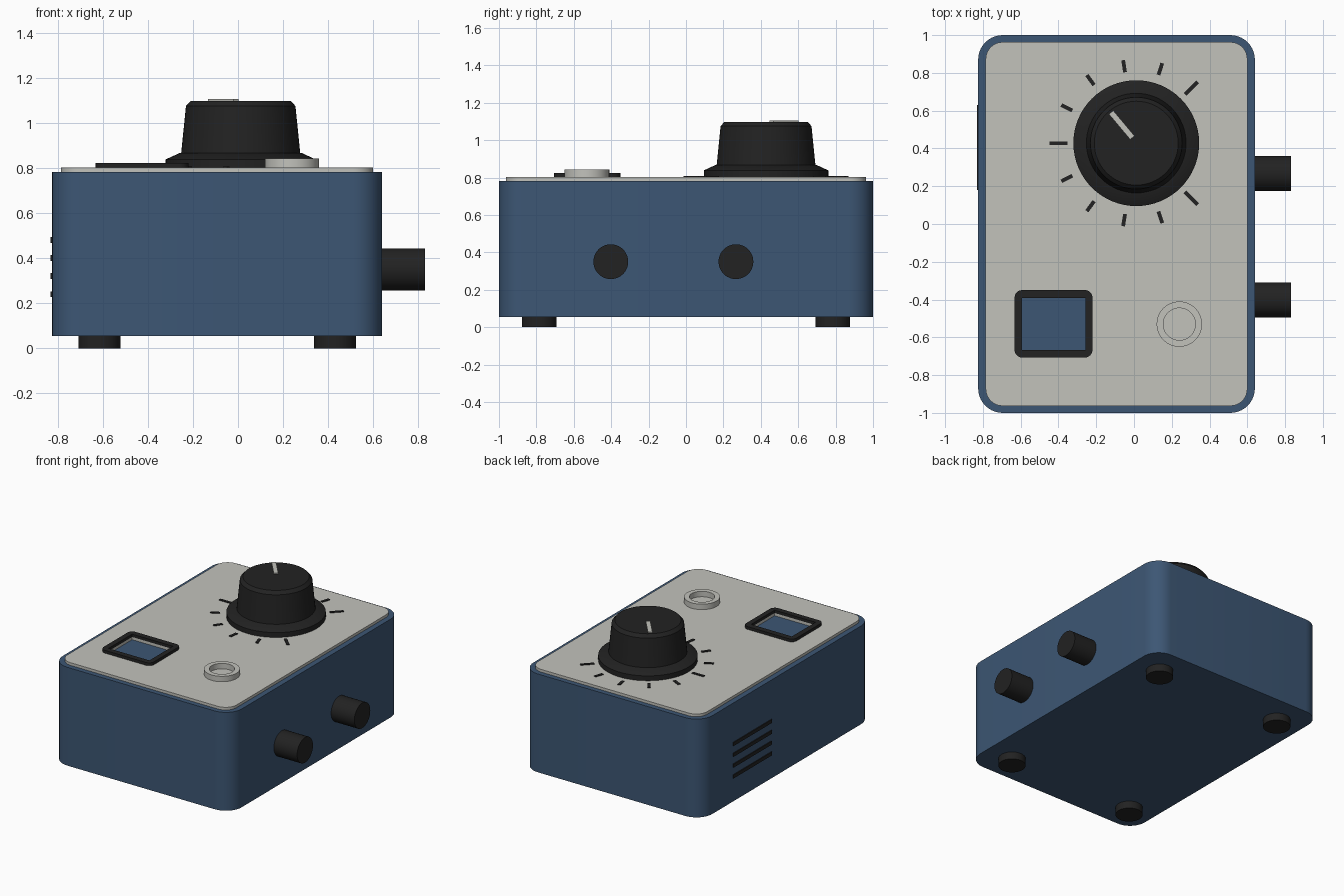
import bpy, bmesh, math
from mathutils import Matrix, Vector

cube = bpy.data.objects.get("Cube")
if cube:
    bpy.data.objects.remove(cube, do_unlink=True)


def material(name, rgb):
    m = bpy.data.materials.new(name)
    m.use_nodes = True
    m.diffuse_color = (*rgb, 1)
    m.node_tree.nodes["Principled BSDF"].inputs["Base Color"].default_value = (*rgb, 1)
    return m


BLUE = material("blue casing", (0.046, 0.094, 0.175))
GREY = material("light grey", (0.54, 0.54, 0.50))
BLACK = material("black plastic", (0.016, 0.016, 0.016))


def finish(name, bm, mat, matrix=Matrix()):
    bmesh.ops.remove_doubles(bm, verts=bm.verts, dist=0.0001)
    bmesh.ops.recalc_face_normals(bm, faces=bm.faces)
    mesh = bpy.data.meshes.new(name)
    bm.to_mesh(mesh)
    bm.free()
    mesh.materials.append(mat)
    obj = bpy.data.objects.new(name, mesh)
    obj.matrix_world = matrix
    bpy.context.collection.objects.link(obj)
    bpy.ops.object.select_all(action='DESELECT')
    obj.select_set(True)
    bpy.context.view_layer.objects.active = obj
    bpy.ops.object.shade_smooth_by_angle(angle=math.radians(30))
    return obj


def outline(x0, x1, y0, y1, r=0, steps=10):
    """Rectangle outline with rounded corners."""
    if not r:
        return [(x0, y0), (x1, y0), (x1, y1), (x0, y1)]
    corners = [(x1 - r, y1 - r), (x0 + r, y1 - r), (x0 + r, y0 + r), (x1 - r, y0 + r)]
    pts = []
    for i, (cx, cy) in enumerate(corners):
        for k in range(steps + 1):
            a = math.pi / 2 * (i + k / steps)
            pts.append((cx + r * math.cos(a), cy + r * math.sin(a)))
    return pts


def slab(name, loops, z0, z1, mat):
    """Extruded flat shape; any loop after the first is a hole."""
    bm = bmesh.new()
    edges = []
    for loop in loops:
        vs = [bm.verts.new((x, y, z0)) for x, y in loop]
        edges += [bm.edges.new((vs[i - 1], vs[i])) for i in range(len(vs))]
    if len(loops) == 1:
        bm.faces.new(vs)
    else:
        bmesh.ops.triangle_fill(bm, edges=edges, use_beauty=True)
    ext = bmesh.ops.extrude_face_region(bm, geom=bm.faces[:], use_keep_orig=True)
    top = [g for g in ext["geom"] if isinstance(g, bmesh.types.BMVert)]
    bmesh.ops.translate(bm, verts=top, vec=(0, 0, z1 - z0))
    return finish(name, bm, mat)


def lathe(name, profile, mat, loc, rot=Matrix(), steps=64):
    """Spin a (radius, height) profile around its own z axis."""
    bm = bmesh.new()
    vs = [bm.verts.new((r, 0, z)) for r, z in profile]
    es = [bm.edges.new(p) for p in zip(vs, vs[1:])]
    bmesh.ops.spin(bm, geom=vs + es, cent=(0, 0, 0), axis=(0, 0, 1),
                   angle=math.tau, steps=steps)
    return finish(name, bm, mat, Matrix.Translation(loc) @ rot)


def disc(name, r, h, mat, loc, rot=Matrix()):
    return lathe(name, [(0, 0), (r, 0), (r, h), (0, h)], mat, loc, rot, 48)


def bar(name, size, mat, loc, angle=0):
    bm = bmesh.new()
    bmesh.ops.create_cube(bm, size=1, matrix=Matrix.Diagonal((*size, 1)))
    return finish(name, bm, mat, Matrix.Translation(loc) @ Matrix.Rotation(angle, 4, 'Z'))


# Casing, face plate with window, and window bezel
window = outline(-0.592, -0.258, -0.667, -0.392)
slab("casing", [outline(-0.825, 0.64, -1, 1, 0.13)], 0.055, 0.782, BLUE)
slab("face_plate", [outline(-0.785, 0.6, -0.963, 0.963, 0.09), window], 0.782, 0.802, GREY)
slab("window_bezel", [outline(-0.632, -0.22, -0.707, -0.35, 0.04), window], 0.802, 0.823, BLACK)

# Push button ring
lathe("button_ring", [(0.085, 0.8), (0.12, 0.8), (0.12, 0.842), (0.085, 0.842), (0.085, 0.8)],
      GREY, (0.24, -0.53, 0))

# Main dial with skirt and pointer
dial = Vector((0.012, 0.428, 0))
lathe("dial", [(0, 0.802), (0.333, 0.802), (0.333, 0.838), (0.27, 0.867), (0.264, 0.867),
               (0.243, 1.075), (0.222, 1.098), (0, 1.098)], BLACK, dial)
bar("dial_pointer", (0.175, 0.03, 0.012), GREY, dial + Vector((-0.077, 0.096, 1.1)),
    math.radians(130))

# Scale marks, longer at both ends and the middle
for i in range(11):
    a = math.radians(45 + 27 * i)
    inner, outer = (0.365, 0.46) if i % 5 == 0 else (0.38, 0.445)
    mid = (inner + outer) / 2
    bar(f"scale_mark_{i + 1}", (outer - inner, 0.02, 0.006), BLACK,
        dial + Vector((mid * math.cos(a), mid * math.sin(a), 0.804)), a)

# Side knobs
for name, y in (("front", -0.402), ("back", 0.267)):
    disc(f"{name}_side_knob", 0.093, 0.2, BLACK, (0.63, y, 0.35),
         Matrix.Rotation(math.pi / 2, 4, 'Y'))

# Feet
for side, x in (("right", -0.615), ("left", 0.43)):
    for end, y in (("front", -0.785), ("back", 0.785)):
        disc(f"{end}_{side}_foot", 0.093, 0.057, BLACK, (x, y, 0))

# Vent slots
for i in range(4):
    bar(f"vent_slot_{i + 1}", (0.012, 0.45, 0.026), BLACK, (-0.825, 0.405, 0.24 + 0.08 * i))
